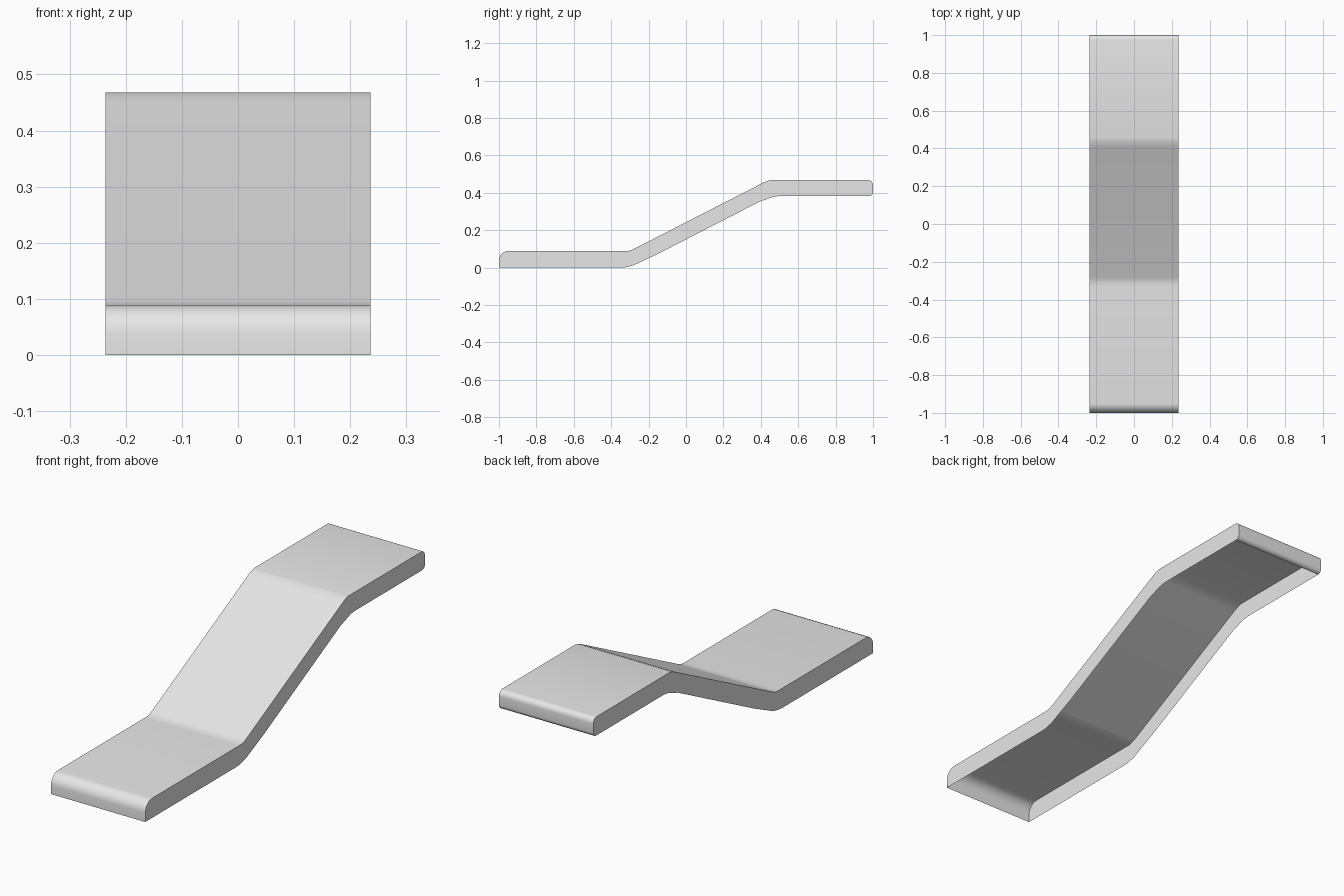
import bpy
import bmesh
import math

cube = bpy.data.objects.get("Cube")
if cube:
    bpy.data.objects.remove(cube, do_unlink=True)

HALF_WIDTH = 0.236
LOW, TOP, UNDER = 0.089, 0.468, 0.383


def arc(cy, cz, r, start, end, steps=6):
    """Points of a rounded corner in the side plane."""
    angles = [math.radians(start + (end - start) * i / steps) for i in range(steps + 1)]
    return [(cy + r * math.cos(a), cz + r * math.sin(a)) for a in angles]


# Upper skin: front lip, low deck, ramp, high deck, rolled back end
skin = [(-1, 0)]
skin += arc(-0.95, LOW - 0.05, 0.05, 180, 90)
skin += [(-0.33, LOW), (-0.305, 0.09), (-0.285, 0.097)]
skin += [(0.41, 0.453), (0.435, 0.464), (0.455, TOP)]
skin += arc(0.975, TOP - 0.025, 0.025, 90, 0)
skin += arc(0.98, UNDER + 0.02, 0.02, 0, -90)

# Lower rim of the side walls, running back to the front
rim = [(0.5, UNDER), (0.47, 0.38), (0.395, 0.354),
       (-0.15, 0.074), (-0.285, 0.011), (-0.33, 0.001), (-0.36, 0)]

bm = bmesh.new()
outline = skin + rim
left = [bm.verts.new((HALF_WIDTH, y, z)) for y, z in outline]
right = [bm.verts.new((-HALF_WIDTH, y, z)) for y, z in outline]

# The underside stays open, so only the skin is spanned
for i in range(len(skin) - 1):
    bm.faces.new((left[i], left[i + 1], right[i + 1], right[i]))
bm.faces.new(left[::-1])
bm.faces.new(right)

mesh = bpy.data.meshes.new("ramp_shell")
bm.to_mesh(mesh)
bm.free()
ramp = bpy.data.objects.new("ramp_shell", mesh)
bpy.context.collection.objects.link(ramp)

# Plain grey finish
grey = bpy.data.materials.new("light_grey")
grey.use_nodes = True
colour = (0.8, 0.8, 0.8, 1)
grey.diffuse_color = colour
grey.node_tree.nodes["Principled BSDF"].inputs["Base Color"].default_value = colour
mesh.materials.append(grey)

bpy.context.view_layer.objects.active = ramp
ramp.select_set(True)
bpy.ops.object.shade_smooth_by_angle(angle=math.radians(35))
